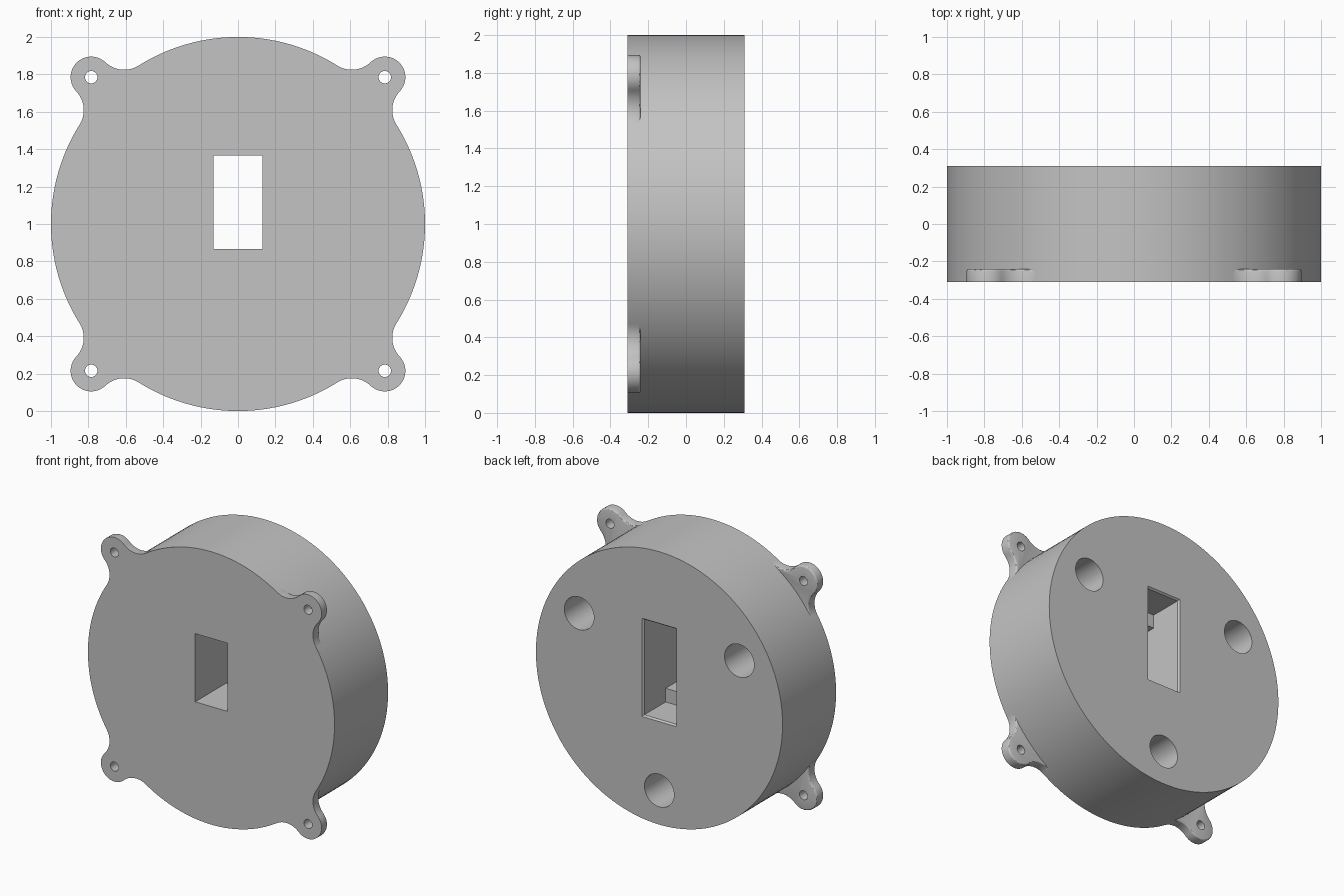
import bpy, bmesh, math
from math import cos, sin, pi
from mathutils import Vector

cube = bpy.data.objects.get("Cube")
if cube:
    bpy.data.objects.remove(cube)

FRONT, BACK, CZ = -0.31, 0.31, 1.0
SLOT_Z = 1.115

grey = bpy.data.materials.new("plain_grey")
grey.use_nodes = True
colour = (0.55, 0.55, 0.55, 1)
grey.diffuse_color = colour
grey.node_tree.nodes["Principled BSDF"].inputs["Base Color"].default_value = colour


def arc(cx, cz, r, a0, a1, n):
    return [(cx + r * cos(a0 + (a1 - a0) * i / n), cz + r * sin(a0 + (a1 - a0) * i / n))
            for i in range(n + 1)]


def circle(cx, cz, r, n):
    return arc(cx, cz, r, 0, 2 * pi, n)[:-1]


def rect(w, h, cz):
    return [(-w / 2, cz - h / 2), (w / 2, cz - h / 2), (w / 2, cz + h / 2), (-w / 2, cz + h / 2)]


def prism(name, outline, y0, y1, back_outline=None):
    """Solid between an (x, z) outline at y0 and another one at y1."""
    bm = bmesh.new()
    a = [bm.verts.new((x, y0, z)) for x, z in outline]
    b = [bm.verts.new((x, y1, z)) for x, z in back_outline or outline]
    bm.faces.new(a)
    bm.faces.new(b[::-1])
    for i in range(len(a)):
        j = (i + 1) % len(a)
        bm.faces.new((a[j], a[i], b[i], b[j]))
    bmesh.ops.recalc_face_normals(bm, faces=bm.faces)
    mesh = bpy.data.meshes.new(name)
    bm.to_mesh(mesh)
    bm.free()
    mesh.materials.append(grey)
    obj = bpy.data.objects.new(name, mesh)
    bpy.context.collection.objects.link(obj)
    return obj


def activate(obj):
    bpy.ops.object.select_all(action='DESELECT')
    obj.select_set(True)
    bpy.context.view_layer.objects.active = obj


def cut(obj, cutter):
    mod = obj.modifiers.new("cut", 'BOOLEAN')
    mod.operation, mod.solver, mod.object = 'DIFFERENCE', 'EXACT', cutter
    activate(obj)
    bpy.ops.object.modifier_apply(modifier=mod.name)
    bpy.data.objects.remove(cutter)


def smooth(obj):
    activate(obj)
    bpy.ops.object.shade_smooth_by_angle(angle=math.radians(30))


# Round body
body = prism("round_body", circle(0, CZ, 1, 128), FRONT, BACK)

# Stepped slot: short opening in front, taller pocket behind, bevelled rim
cut(body, prism("pocket_cutter", rect(0.26, 0.70, SLOT_Z), 0.05, BACK + 0.1))
cut(body, prism("slot_cutter", rect(0.26, 0.50, SLOT_Z), FRONT - 0.1, 0.1))
cut(body, prism("rim_cutter", rect(0.25, 0.69, SLOT_Z), BACK - 0.02, BACK + 0.02,
                rect(0.31, 0.75, SLOT_Z)))

# Pilot holes in the two ledges of the pocket
for side in (-1, 1):
    cut(body, prism("pilot_cutter", circle(0, SLOT_Z + side * 0.30, 0.035, 24), -0.15, 0.1))

# Three round sockets in the back
for k in range(3):
    a = math.radians(30 + 120 * k)
    cut(body, prism("socket_cutter", circle(0.75 * cos(a), CZ + 0.75 * sin(a), 0.12, 48),
                    BACK - 0.35, BACK + 0.1))
smooth(body)

# Ear outline along +x: inner arc, concave fillets tangent to the body, round tip
TIP, TIP_R, FILLET = 1.11, 0.11, 0.1456
touch = math.radians(12.9)
fx, fz = (1 + FILLET) * cos(touch), (1 + FILLET) * sin(touch)
to_tip = math.atan2(-fz, TIP - fx)
tip_start = to_tip + pi
fillet = arc(fx, fz, FILLET, touch - pi, to_tip, 16)
if to_tip < touch - pi:
    fillet = arc(fx, fz, FILLET, touch + pi, to_tip + 2 * pi, 16)
tip = arc(TIP, 0, TIP_R, tip_start, -tip_start, 32)[1:-1]
lower = [(x, -z) for x, z in reversed(fillet)]
inner = arc(0, 0, 0.97, -touch, touch, 12)
ear_outline = fillet + tip + lower + inner

# Four mounting ears with screw holes
names = ("top_left_ear", "top_right_ear", "bottom_right_ear", "bottom_left_ear")
for k, name in enumerate(names):
    a = pi / 4 + k * pi / 2
    turned = [(x * cos(a) - z * sin(a), CZ + x * sin(a) + z * cos(a)) for x, z in ear_outline]
    ear = prism(name, turned, FRONT, -0.24)
    # Round over the rear edge only
    bm = bmesh.new()
    bm.from_mesh(ear.data)
    rear = [e for e in bm.edges if all(v.co.y > -0.25 for v in e.verts)]
    bmesh.ops.bevel(bm, geom=rear, offset=0.012, segments=3, profile=0.5, affect='EDGES')
    bm.to_mesh(ear.data)
    bm.free()
    cut(ear, prism("screw_cutter", circle(TIP * cos(a), CZ + TIP * sin(a), 0.033, 32),
                   FRONT - 0.1, -0.1))
    smooth(ear)
